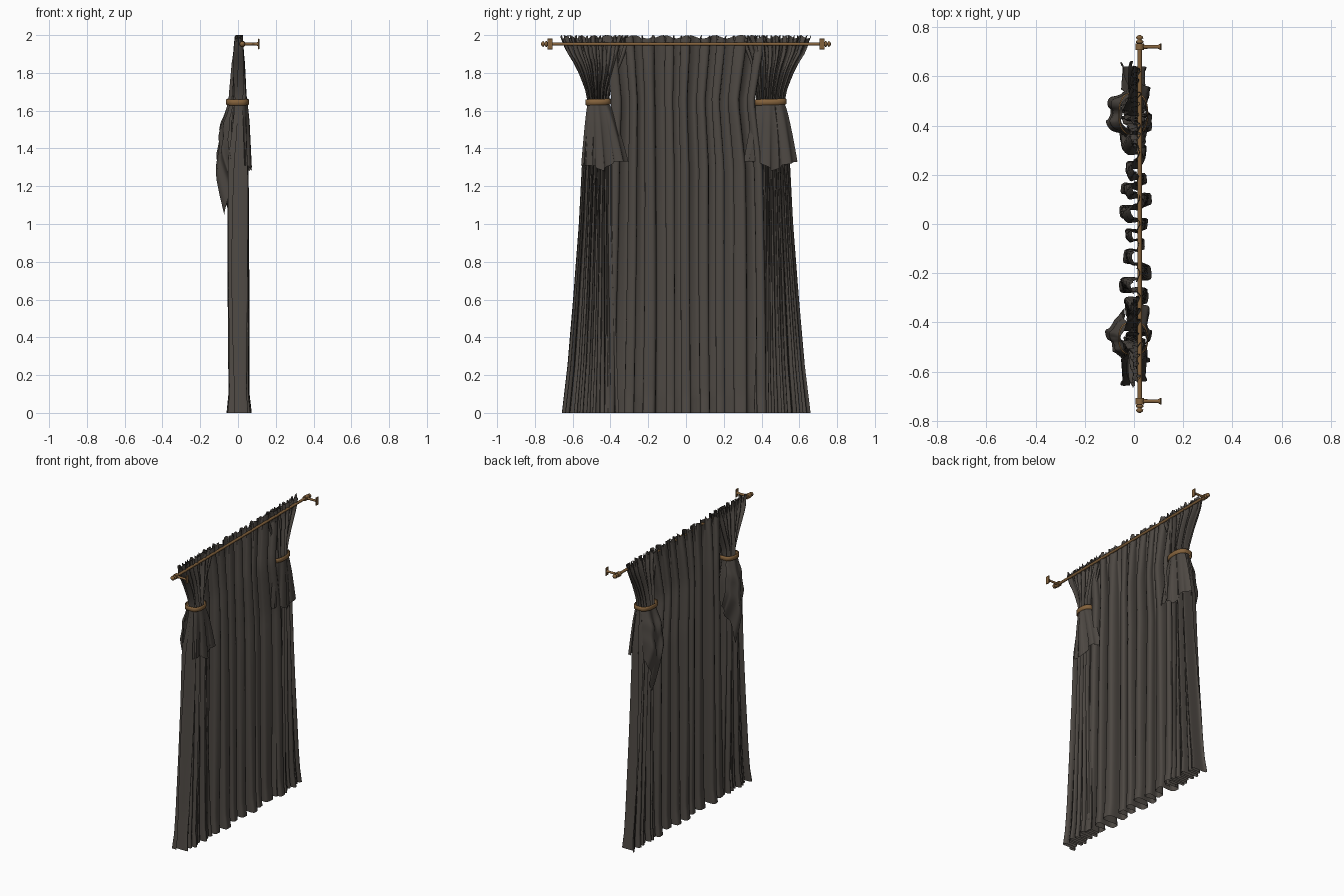
import bpy, bmesh, math
from math import sin, cos, pi, sqrt

if "Cube" in bpy.data.objects:
    bpy.data.objects.remove(bpy.data.objects["Cube"])


def material(name, rgb):
    m = bpy.data.materials.new(name)
    m.diffuse_color = (*rgb, 1)
    m.use_nodes = True
    m.node_tree.nodes["Principled BSDF"].inputs["Base Color"].default_value = m.diffuse_color
    return m


FABRIC = material("dark taupe fabric", (0.075, 0.065, 0.056))
BRASS = material("aged brass", (0.23, 0.122, 0.045))


def lerp_table(table, t):
    """Smooth interpolation through (t, value) pairs in rising order."""
    if t <= table[0][0]:
        return table[0][1]
    for (a, va), (b, vb) in zip(table, table[1:]):
        if t <= b:
            return va + (vb - va) * (t - a) / (b - a)
    return table[-1][1]


def finish(bm, name, mat, angle=50):
    me = bpy.data.meshes.new(name)
    bm.to_mesh(me)
    bm.free()
    ob = bpy.data.objects.new(name, me)
    bpy.context.collection.objects.link(ob)
    me.materials.append(mat)
    bpy.ops.object.select_all(action='DESELECT')
    ob.select_set(True)
    bpy.context.view_layer.objects.active = ob
    bpy.ops.object.shade_smooth_by_angle(angle=math.radians(angle))
    return ob


def sheet(name, f, nu, nv, mat=FABRIC, closed=False):
    """Grid surface from f(u, v) -> (x, y, z)."""
    bm = bmesh.new()
    cols = nu if closed else nu + 1
    g = [[bm.verts.new(f(i / nu, j / nv)) for i in range(cols)] for j in range(nv + 1)]
    for j in range(nv):
        for i in range(nu):
            k = (i + 1) % cols
            bm.faces.new((g[j][i], g[j][k], g[j + 1][k], g[j + 1][i]))
    return finish(bm, name, mat, 75)


def lathe(name, profile, origin, axis, mat=BRASS, n=16):
    """Turned part: profile of (distance along axis, radius)."""
    def f(u, v):
        t, r = profile[round(v * (len(profile) - 1))]
        a = 2 * pi * u
        p, q = r * cos(a), r * sin(a)
        d = (t, p, q) if axis == 'x' else (p, t, q)
        return tuple(o + e for o, e in zip(origin, d))
    ob = sheet(name, f, n, len(profile) - 1, mat, closed=True)
    return ob


# Height of a curtain row: extra rows near the gathered heading, tie and hem
ROWS = [(0, 0), (0.12, 0.10), (0.55, 1.2), (0.8, 1.72), (0.9, 1.93), (1, 2.0)]


def curtain(name, inner, outer, depth, centre, folds, seed, pinch=False):
    """Omega-pleated hanging cloth between two edge tables."""
    def f(u, v):
        z = lerp_table(ROWS, v)
        a, b = lerp_table(inner, z), lerp_table(outer, z)
        period = (b - a) / folds
        p = 2 * pi * folds * u + 0.55 * sin(9 * u + seed) + 0.5 * sin(23 * u + seed * 2) \
            + 0.25 * sin(z * 2.3 + 8 * u + seed)
        vary = 0.78 + 0.22 * sin(17 * u + seed * 3 + z * 0.4)
        d = lerp_table(depth, z) * vary
        if pinch:                                   # oval bundle inside the tieback
            near = max(0, 1 - abs(z - 1.645) / 0.3)
            d *= 1 - near * (1 - sqrt(max(0, 1 - (2 * u - 1) ** 2)))
        x = lerp_table(centre, z) + d * sin(p) + 0.12 * d * sin(3 * p + z)
        y = a + (b - a) * u - 0.125 * period * sin(2 * p)
        head = max(0, (z - 1.9) / 0.1)              # ruffled heading
        x += 0.006 * head * sin(5 * p)
        y += 0.006 * head * sin(4 * p + 1)
        z -= 0.018 * max(0, head - 0.5) * (1 + sin(2.7 * p + seed))
        y = max(-0.665, min(0.665, y))
        return x, y, z
    return sheet(name, f, int(folds * 18), 44)


CENTRE = [(0, 0.005), (1.2, 0.002), (1.7, 0.0), (2, 0.005)]

# Full-length middle curtain
curtain("middle_curtain",
        [(0, -0.42), (1.3, -0.40), (1.65, -0.385), (2, -0.42)],
        [(0, 0.42), (1.3, 0.40), (1.65, 0.36), (2, 0.42)],
        [(0, 0.077), (0.1, 0.064), (1.2, 0.058), (1.6, 0.05), (1.85, 0.034), (2, 0.014)],
        CENTRE, 8.5, 1.3)

for side, s in (("left", -1), ("right", 1)):
    tin = 0.41 if s < 0 else 0.375                  # inner edge at the tieback

    # Side drape, gathered at the tie and falling to the floor
    inner = [(0, 0.36), (1.0, 0.39), (1.5, 0.39), (1.645, tin), (1.72, tin - 0.01),
             (1.85, 0.345), (2, 0.29)]
    outer = [(0, 0.655), (0.25, 0.625), (0.6, 0.595), (1.0, 0.565), (1.4, 0.545), (1.645, 0.52),
             (1.72, 0.535), (1.83, 0.58), (1.92, 0.635), (2, 0.66)]
    curtain(side + "_drape",
            [(z, s * y) for z, y in inner], [(z, s * y) for z, y in outer],
            [(0, 0.07), (0.1, 0.058), (1.2, 0.054), (1.65, 0.05), (1.85, 0.034), (2, 0.016)],
            CENTRE, 8, 2.1 + s, pinch=True)

    # Tieback band
    mid, half = (tin + 0.52) / 2, (0.52 - tin) / 2 + 0.008
    def band(u, v):
        a = 2 * pi * u
        t, z = [(0, 1.63), (0.005, 1.633), (0.005, 1.659), (0, 1.662)][round(v * 3)]
        dy = half * cos(a)
        return (-0.003 + (0.056 + t) * sin(a) * abs(sin(a)) ** -0.35 if sin(a) else -0.003,
                s * mid + dy + (t if dy > 0 else -t), z + 0.03 * dy)
    sheet(side + "_tieback", band, 40, 3, BRASS, closed=True)

    # Loose cloth spilling below the tie: wall side (short) and room side (long)
    def tail(name, bottom, yin, yout, xs, ripple, folds):
        def f(u, v):
            z = 1.64 + (lerp_table(bottom, u) - 1.64) * v
            top = tin + (0.52 - tin) * u
            y = top + (yin + (yout - yin) * u - top) * v ** 0.75
            x = lerp_table(xs, v)
            edge = 1 - 0.6 * abs(2 * u - 1) ** 3
            x = x * edge + ripple * (0.4 + v) * sin(2 * pi * folds * u + s)
            return x, s * (y + 0.008 * v * sin(4 * pi * folds * u)), z
        sheet(name, f, 48, 16)

    tail(side + "_wall_side_tail",
         [(0, 1.33), (0.3, 1.33), (0.55, 1.28), (0.72, 1.31), (1, 1.33 if s > 0 else 1.31)],
         0.305, 0.59 if s > 0 else 0.555,
         [(0, 0.048), (0.3, 0.056), (1, 0.062)], 0.008, 2.5)
    tail(side + "_room_side_tail",
         [(0, 1.34), (0.3, 1.22), (0.5, 1.05), (0.7, 1.2), (1, 1.34)],
         0.34, 0.55,
         [(0, -0.05), (0.15, -0.07), (0.28, -0.095), (0.45, -0.092), (0.65, -0.108), (0.8, -0.09), (1, -0.06)],
         0.011, 2)

    # Bracket: rod collar, arm and wall plate
    Y, Z = s * 0.72, 1.953
    lathe(side + "_collar", [(-0.014, 0), (-0.014, 0.017), (0.014, 0.017), (0.014, 0)],
          (0.023, Y, Z), 'y')
    lathe(side + "_bracket_arm", [(0, 0.009), (0.06, 0.007), (0.075, 0.008), (0.084, 0.013)],
          (0.023, Y, Z), 'x', n=12)
    bm = bmesh.new()
    bmesh.ops.create_cube(bm, size=1)
    for v in bm.verts:
        v.co = (0.109 + v.co.x * 0.007, Y + v.co.y * 0.028, Z + v.co.z * 0.056)
    bmesh.ops.bevel(bm, geom=bm.edges[:], offset=0.002, segments=1, affect='EDGES')
    finish(bm, side + "_wall_plate", BRASS, 30)

    # Turned finial
    prof = [(0, 0.009), (0.003, 0.015), (0.010, 0.015), (0.012, 0.009), (0.016, 0.008),
            (0.021, 0.015), (0.028, 0.013), (0.033, 0.005), (0.034, 0)]
    lathe(side + "_finial", [(s * t, r) for t, r in prof], (0.023, s * 0.734, Z), 'y')

# Curtain rod
lathe("curtain_rod", [(-0.736, 0), (-0.736, 0.009), (0.736, 0.009), (0.736, 0)],
      (0.023, 0, 1.953), 'y')
